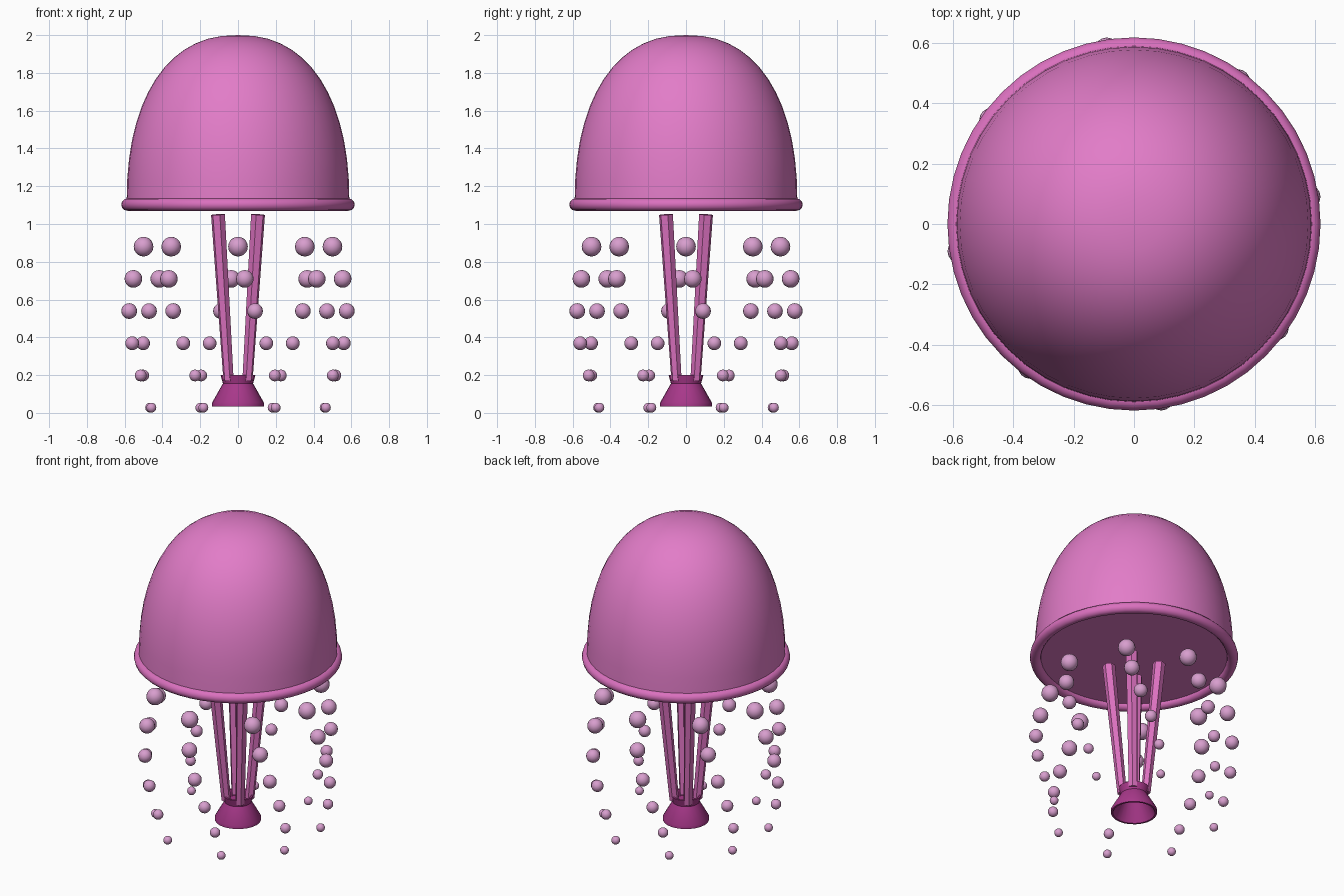
import bpy, bmesh, math
from mathutils import Matrix, Vector

if "Cube" in bpy.data.objects:
    bpy.data.objects.remove(bpy.data.objects["Cube"])


def material(name, srgb):
    m = bpy.data.materials.new(name)
    lin = [((c / 255 + 0.055) / 1.055) ** 2.4 for c in srgb]
    m.diffuse_color = (*lin, 1)
    m.use_nodes = True
    m.node_tree.nodes["Principled BSDF"].inputs["Base Color"].default_value = m.diffuse_color
    return m


PINK = material("pink", (226, 124, 200))
ROSE = material("rose", (218, 112, 190))
MAGENTA = material("deep magenta", (168, 56, 138))
MAUVE = material("mauve", (216, 158, 206))


def finish(name, bm, mat, angle=40):
    bmesh.ops.recalc_face_normals(bm, faces=bm.faces)
    me = bpy.data.meshes.new(name)
    bm.to_mesh(me)
    bm.free()
    me.materials.append(mat)
    ob = bpy.data.objects.new(name, me)
    bpy.context.collection.objects.link(ob)
    bpy.ops.object.select_all(action='DESELECT')
    ob.select_set(True)
    bpy.context.view_layer.objects.active = ob
    if angle:
        bpy.ops.object.shade_smooth_by_angle(angle=math.radians(angle))
    return ob


def lathe(name, profile, mat, segments=32, closed=False, angle=40):
    """Spin a list of (radius, z) points around the z axis."""
    bm = bmesh.new()
    verts = [bm.verts.new((r, 0, z)) for r, z in profile]
    edges = [bm.edges.new(p) for p in zip(verts, verts[1:])]
    if closed:
        edges.append(bm.edges.new((verts[-1], verts[0])))
    bmesh.ops.spin(bm, geom=verts + edges, cent=(0, 0, 0), axis=(0, 0, 1),
                   angle=2 * math.pi, steps=segments)
    bmesh.ops.remove_doubles(bm, verts=bm.verts, dist=1e-4)
    return finish(name, bm, mat, angle)


# Bell: rounded superellipse dome with a flat underside
BASE, HEIGHT, RADIUS, POWER = 1.1, 0.9, 0.59, 2 / 2.3
dome = [(0, BASE)]
for i in range(15):
    a = math.pi / 2 * i / 14
    dome.append((RADIUS * max(math.cos(a), 0) ** POWER if i < 14 else 0,
                 BASE + HEIGHT * math.sin(a) ** POWER))
lathe("bell", dome, PINK, 48)

# Rolled rim around the bell
rim = [(0.585 + 0.033 * math.cos(a), 1.103 + 0.033 * math.sin(a))
       for a in (2 * math.pi * k / 12 for k in range(12))]
lathe("rim", rim, ROSE, 48, closed=True, angle=60)

# Four tapered, six-sided arms leaning outward
for i in range(4):
    turn = Matrix.Rotation(math.pi / 2 * i, 4, 'Z')
    low, high = Vector((0.05, 0.05, 0.17)), Vector((0.106, 0.106, 1.05))
    axis = high - low
    bm = bmesh.new()
    bmesh.ops.create_cone(bm, cap_ends=True, segments=6, radius1=0.028,
                          radius2=0.038, depth=axis.length)
    lean = axis.to_track_quat('Z', 'Y').to_matrix().to_4x4()
    bm.transform(turn @ Matrix.Translation((low + high) / 2) @ lean)
    finish(f"arm_{i + 1}", bm, ROSE, 0)

# Flared mouth, hollow from below
lathe("mouth", [(0, 0.16), (0.07, 0.16), (0.08, 0.2), (0.092, 0.2),
                (0.08, 0.155), (0.137, 0.055), (0.137, 0.035),
                (0.125, 0.035), (0.07, 0.145), (0, 0.145)], MAGENTA, 24, angle=30)

# Swirling strands of bubbles: eight strands, six levels, shrinking downward
LEVELS = [(0.50, 0), (0.555, 3.7), (0.583, 8.9),
          (0.58, 15), (0.551, 20.7), (0.50, 23.5)]
for s in range(8):
    bm = bmesh.new()
    for k, (r, twist) in enumerate(LEVELS):
        a = math.radians(45 * s + twist)
        place = Matrix.Translation((r * math.cos(a), r * math.sin(a), 0.88 - 0.1705 * k))
        bmesh.ops.create_uvsphere(bm, u_segments=16, v_segments=10,
                                  radius=0.052 - 0.0052 * k, matrix=place)
    finish(f"bubble_strand_{s + 1}", bm, MAUVE, 60)
